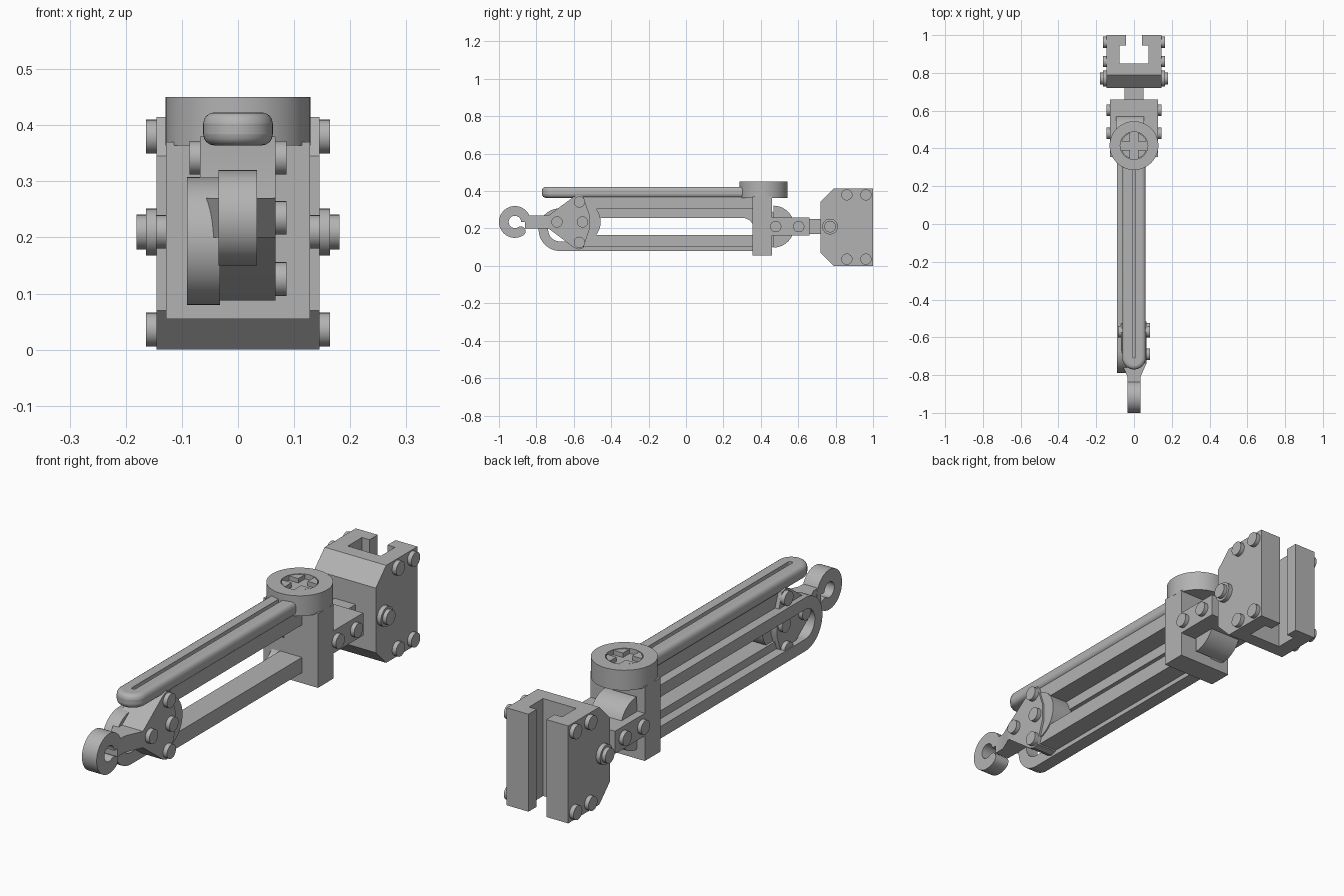
import bpy, bmesh, math
from mathutils import Vector

cube = bpy.data.objects.get("Cube")
if cube:
    bpy.data.objects.remove(cube, do_unlink=True)

grey = bpy.data.materials.new("light_grey")
grey.use_nodes = True
COLOUR = (0.45, 0.45, 0.45, 1)
grey.diffuse_color = COLOUR
grey.node_tree.nodes["Principled BSDF"].inputs["Base Color"].default_value = COLOUR


def prism(name, outline, axis, lo, hi):
    """Extrude an outline: (y, z) points along x, or (x, y) points along z."""
    bm = bmesh.new()
    place = (lambda p: Vector((lo, *p))) if axis == "x" else (lambda p: Vector((*p, lo)))
    face = bm.faces.new([bm.verts.new(place(p)) for p in outline])
    ext = bmesh.ops.extrude_face_region(bm, geom=[face])
    step = Vector((hi - lo, 0, 0)) if axis == "x" else Vector((0, 0, hi - lo))
    moved = [g for g in ext["geom"] if isinstance(g, bmesh.types.BMVert)]
    bmesh.ops.translate(bm, verts=moved, vec=step)
    bmesh.ops.recalc_face_normals(bm, faces=bm.faces)
    mesh = bpy.data.meshes.new(name)
    bm.to_mesh(mesh)
    bm.free()
    mesh.materials.append(grey)
    obj = bpy.data.objects.new(name, mesh)
    bpy.context.collection.objects.link(obj)
    smooth(obj)
    return obj


def activate(obj):
    bpy.ops.object.select_all(action="DESELECT")
    obj.select_set(True)
    bpy.context.view_layer.objects.active = obj


def smooth(obj):
    activate(obj)
    bpy.ops.object.shade_smooth_by_angle(angle=math.radians(30))


def cut(obj, cutter):
    mod = obj.modifiers.new("cut", "BOOLEAN")
    mod.operation, mod.solver, mod.object = "DIFFERENCE", "EXACT", cutter
    activate(obj)
    bpy.ops.object.modifier_apply(modifier=mod.name)
    bpy.data.objects.remove(cutter, do_unlink=True)
    smooth(obj)


def arc(a, b, r, start, end, n=24):
    angles = [math.radians(start + (end - start) * i / n) for i in range(n + 1)]
    return [(a + r * math.cos(t), b + r * math.sin(t)) for t in angles]


def circle(a, b, r, n=40):
    return arc(a, b, r, 0, 360, n)[:-1]


def rect(a0, a1, b0, b1):
    return [(a0, b0), (a1, b0), (a1, b1), (a0, b1)]


def stadium_y(y0, y1, z, r):
    return arc(y0, z, r, 90, 270) + arc(y1, z, r, -90, 90)


def stadium_plan(y0, y1, r):
    return arc(0, y0, r, 180, 360) + arc(0, y1, r, 0, 180)


def bolts(name, spots, r, half_in, half_out):
    for i, (y, z) in enumerate(spots):
        for side, sx in (("left", 1), ("right", -1)):
            lo, hi = sorted((sx * half_in, sx * half_out))
            prism(f"{name}_{side}_{i + 1}", circle(y, z, r, 24), "x", lo, hi)


# Rear mount with chamfered front and a T-shaped slot
mount = prism("rear_mount", [(0.72, 0.07), (0.79, 0), (1, 0), (1, 0.415),
                             (0.79, 0.415), (0.72, 0.345)], "x", -0.145, 0.145)
cut(mount, prism("slot_cutter", [(-0.042, 1.1), (-0.042, 0.945), (-0.078, 0.945),
                                 (-0.078, 0.85), (0.078, 0.85), (0.078, 0.945),
                                 (0.042, 0.945), (0.042, 1.1)], "z", -0.1, 0.6))
bolts("mount_bolt", [(y, z) for y in (0.86, 0.962) for z in (0.036, 0.38)], 0.03, 0.14, 0.164)
bolts("pivot_washer", [(0.77, 0.21)], 0.042, 0.14, 0.164)
bolts("pivot_bolt", [(0.77, 0.21)], 0.031, 0.15, 0.181)

# Link between mount and pillar
prism("link_neck", rect(0.6, 0.75, 0.17, 0.25), "x", -0.05, 0.05)
prism("link_body", rect(0.44, 0.66, 0.162, 0.258), "x", -0.128, 0.128)
bolts("link_bolt", [(0.48, 0.21), (0.603, 0.21)], 0.03, 0.12, 0.146)
prism("rear_lug", arc(0.467, 0.21, 0.112, -90, 90), "x", -0.094, 0.053)

# Pillar and round collar with a cross-recessed screw
prism("pillar", rect(0.355, 0.46, 0.055, 0.37), "x", -0.128, 0.128)
collar = prism("collar", circle(0, 0.415, 0.129, 64), "z", 0.364, 0.45)
cut(collar, prism("ring_cutter", circle(0, 0.415, 0.073), "z", 0.425, 0.5))
screw = prism("collar_screw", circle(0, 0.415, 0.07), "z", 0.42, 0.449)
for w, h in ((0.07, 0.022), (0.022, 0.07)):
    cut(screw, prism("cross_cutter", rect(-w, w, 0.415 - h, 0.415 + h), "z", 0.43, 0.5))

# Upper boom with rounded edges and a long groove
boom = prism("upper_boom", stadium_plan(-0.708, 0.3, 0.062), "z", 0.364, 0.423)
bev = boom.modifiers.new("round_edges", "BEVEL")
bev.width, bev.segments, bev.limit_method = 0.02, 4, "ANGLE"
bev.angle_limit = math.radians(40)
activate(boom)
bpy.ops.object.modifier_apply(modifier=bev.name)
cut(boom, prism("groove_cutter", stadium_plan(-0.7, 0.4, 0.009), "z", 0.405, 0.5))

# Slotted side loop
loop = prism("side_loop", stadium_y(-0.674, 0.4, 0.194, 0.114), "x", -0.091, -0.032)
cut(loop, prism("loop_cutter", stadium_y(-0.674, 0.3, 0.194, 0.063), "x", -0.2, 0.1))

# Twin arms from pillar to hook bracket
for name, z in (("lower_arm", 0.1), ("upper_arm", 0.303)):
    prism(name, rect(-0.57, 0.4, z, z + 0.065), "x", -0.05, 0.053)

# Hook bracket with disc and bolts
prism("bracket_disc", circle(-0.567, 0.235, 0.111, 48), "x", -0.04, 0.058)
prism("hook_bracket", [(-0.735, 0.2), (-0.6, 0.098), (-0.575, 0.088), (-0.55, 0.095),
                       (-0.515, 0.2), (-0.515, 0.27), (-0.55, 0.372),
                       (-0.575, 0.38), (-0.6, 0.37), (-0.735, 0.27)], "x", -0.068, 0.067)
bolts("bracket_bolt", [(-0.57, 0.342), (-0.553, 0.235), (-0.57, 0.126), (-0.69, 0.235)],
      0.03, 0.06, 0.086)

# Tapered shank and open hook
prism("hook_shank", [(-0.034, -0.86), (0.034, -0.86), (0.034, -0.81), (0.067, -0.735),
                     (0.067, -0.65), (-0.067, -0.65), (-0.067, -0.735),
                     (-0.034, -0.81)], "z", 0.2, 0.27)
HOOK_Y, HOOK_Z, OUTER, INNER, TIP = -0.915, 0.235, 0.085, 0.033, 302
mid, half = (OUTER + INNER) / 2, (OUTER - INNER) / 2
t = math.radians(TIP)
tip_cap = arc(HOOK_Y + mid * math.cos(t), HOOK_Z + mid * math.sin(t), half, TIP, TIP + 180, 10)
prism("hook", arc(HOOK_Y, HOOK_Z, OUTER, 0, TIP, 40) + tip_cap[1:-1]
      + arc(HOOK_Y, HOOK_Z, INNER, TIP, 0, 30), "x", -0.035, 0.034)
